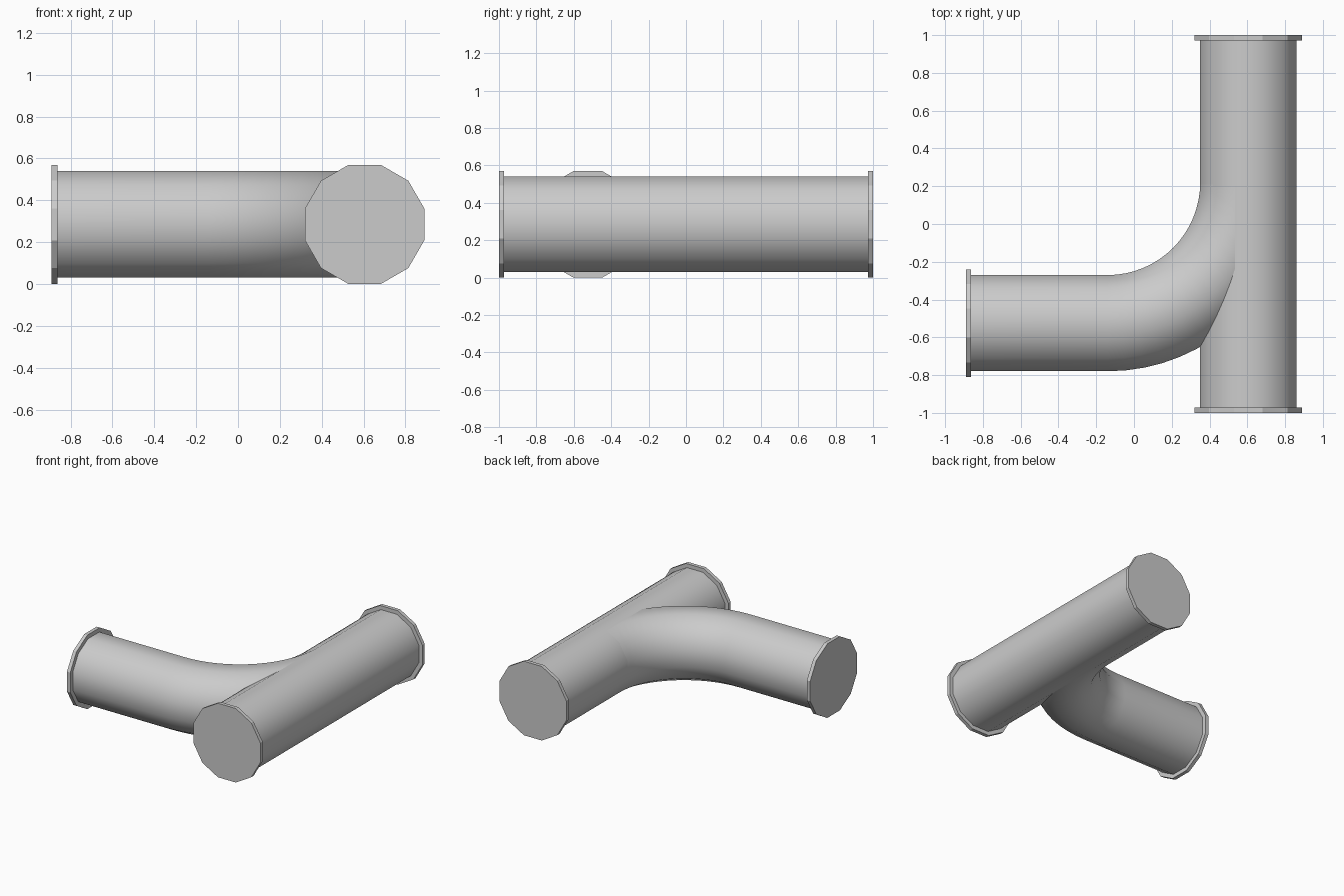
import bpy, bmesh
from math import sin, cos, pi, radians
from mathutils import Vector

if "Cube" in bpy.data.objects:
    bpy.data.objects.remove(bpy.data.objects["Cube"])

SIDES = 12
ZC = 0.285                      # height of all pipe axes
PIPE_R = 0.255 / cos(pi / SIDES)
RIM_R = 0.285 / cos(pi / SIDES)
MAIN_X, BRANCH_Y = 0.605, -0.525
BEND_R = 0.745


def sweep(name, path, radius, caps=True):
    """Sweep a 12-sided ring along (x, y, heading) stations in the horizontal plane."""
    bm = bmesh.new()
    rings = []
    for x, y, h in path:
        side = Vector((sin(h), -cos(h), 0))
        ring = []
        for i in range(SIDES):
            a = 2 * pi * (i + 0.5) / SIDES
            p = Vector((x, y, ZC)) + side * radius * cos(a) + Vector((0, 0, radius * sin(a)))
            ring.append(bm.verts.new(p))
        rings.append(ring)
    for r0, r1 in zip(rings, rings[1:]):
        for i in range(SIDES):
            j = (i + 1) % SIDES
            bm.faces.new((r0[i], r0[j], r1[j], r1[i]))
    if caps:
        bm.faces.new(rings[0][::-1])
        bm.faces.new(rings[-1])
    bmesh.ops.recalc_face_normals(bm, faces=bm.faces)
    me = bpy.data.meshes.new(name)
    bm.to_mesh(me)
    bm.free()
    ob = bpy.data.objects.new(name, me)
    bpy.context.collection.objects.link(ob)
    return ob


def smooth(ob):
    bpy.ops.object.select_all(action='DESELECT')
    ob.select_set(True)
    bpy.context.view_layer.objects.active = ob
    bpy.ops.object.shade_smooth_by_angle(angle=radians(40))


# Straight main pipe
N = pi / 2
main = sweep("main_pipe", [(MAIN_X, -0.98, N), (MAIN_X, 0.98, N)], PIPE_R)
smooth(main)

# Branch: straight run, then a quarter bend merging into the main pipe
cx, cy = MAIN_X - BEND_R, BRANCH_Y + BEND_R
path = [(-0.875, BRANCH_Y, 0)]
for k in range(17):
    t = N * k / 16
    path.append((cx + BEND_R * sin(t), cy - BEND_R * cos(t), t))
smooth(sweep("branch_pipe", path, PIPE_R - 0.0005, caps=False))

# Flat-sided end flanges
sweep("front_flange", [(MAIN_X, -1, N), (MAIN_X, -0.972, N)], RIM_R)
sweep("back_flange", [(MAIN_X, 0.972, N), (MAIN_X, 1, N)], RIM_R)
sweep("branch_flange", [(-0.89, BRANCH_Y, 0), (-0.862, BRANCH_Y, 0)], RIM_R)
